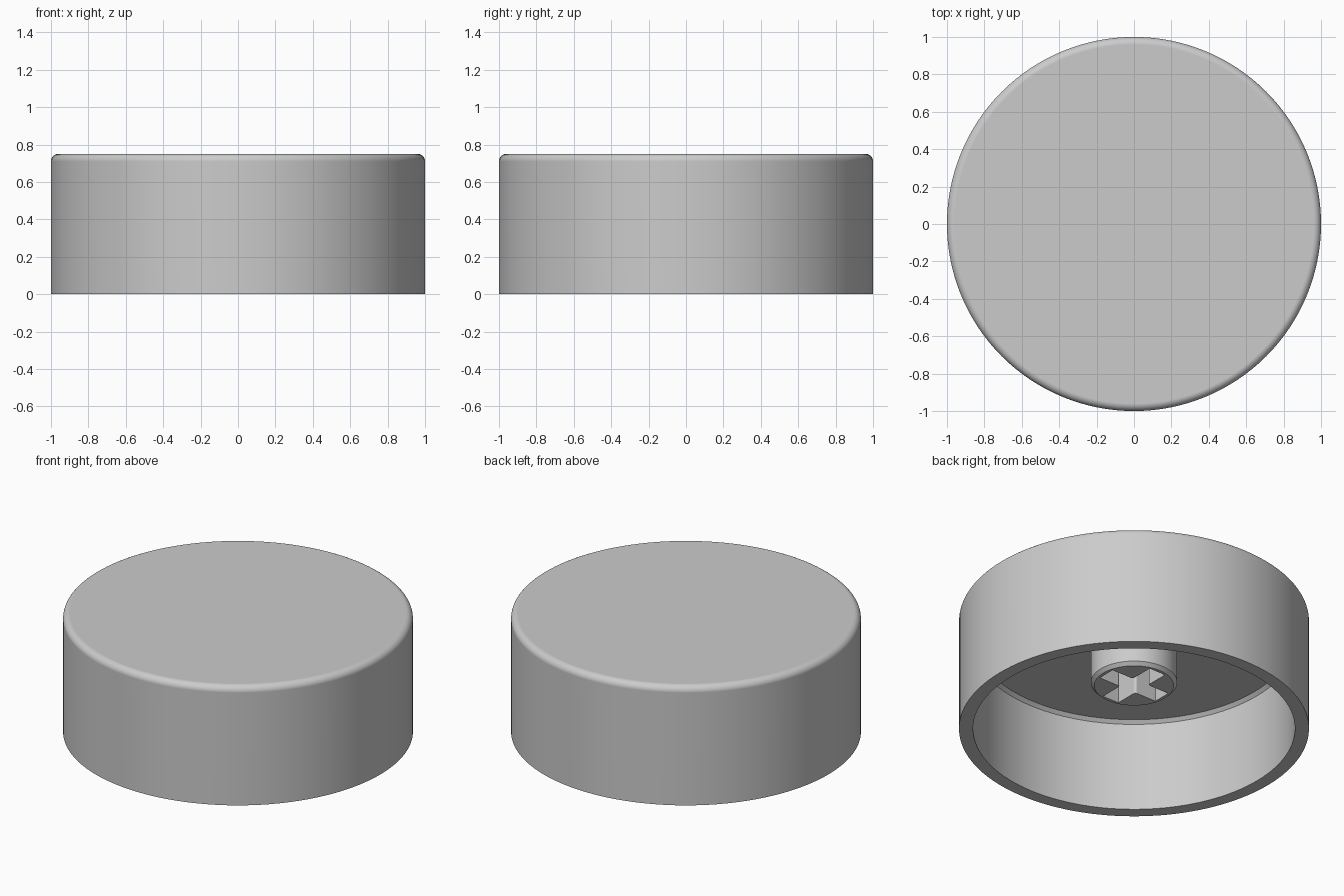
import bpy, bmesh
from math import pi, sin, cos

SEGMENTS = 128
HEIGHT, WALL_R, INNER_R = 0.75, 1.0, 0.92
CEILING, CHAMFER, FILLET = 0.58, 0.02, 0.04
STEM_R, STEM_Z = 0.247, 0.285
ARM, HALF, SOCKET_TOP = 0.207, 0.057, 0.58   # cross socket

if "Cube" in bpy.data.objects:
    bpy.data.objects.remove(bpy.data.objects["Cube"], do_unlink=True)

grey = bpy.data.materials.new("plain grey")
grey.use_nodes = True
colour = (0.6, 0.6, 0.6, 1)
grey.diffuse_color = colour
grey.node_tree.nodes["Principled BSDF"].inputs["Base Color"].default_value = colour


def make_object(name, bm):
    bmesh.ops.recalc_face_normals(bm, faces=bm.faces)
    mesh = bpy.data.meshes.new(name)
    bm.to_mesh(mesh)
    bm.free()
    mesh.materials.append(grey)
    obj = bpy.data.objects.new(name, mesh)
    bpy.context.collection.objects.link(obj)
    return obj


def lathe(name, profile):
    """Revolve (radius, z) points round z; the profile starts and ends on a cap."""
    bm = bmesh.new()
    rings = [[bm.verts.new((r * cos(2 * pi * i / SEGMENTS), r * sin(2 * pi * i / SEGMENTS), z))
              for i in range(SEGMENTS)] for r, z in profile]
    for a, b in zip(rings, rings[1:]):
        for i in range(SEGMENTS):
            j = (i + 1) % SEGMENTS
            bm.faces.new((a[i], a[j], b[j], b[i]))
    bm.faces.new(rings[0])
    bm.faces.new(rings[-1])
    return make_object(name, bm)


def select_only(obj):
    bpy.ops.object.select_all(action="DESELECT")
    obj.select_set(True)
    bpy.context.view_layer.objects.active = obj


def smooth(obj):
    select_only(obj)
    bpy.ops.object.shade_smooth_by_angle(angle=pi / 6)
    weighted = obj.modifiers.new("even normals", "WEIGHTED_NORMAL")
    weighted.keep_sharp = True


# Hollow cap: rounded top edge, straight skirt, chamfered ceiling
steps = 8
rounded = [(WALL_R - FILLET + FILLET * sin(pi / 2 * k / steps),
            HEIGHT - FILLET + FILLET * cos(pi / 2 * k / steps)) for k in range(steps + 1)]
cap = lathe("cap_shell", rounded + [
    (WALL_R, 0), (INNER_R, 0), (INNER_R, CEILING - CHAMFER), (INNER_R - CHAMFER, CEILING)])

# Stem hanging from the ceiling, chamfered at its lower end
stem = lathe("stem", [
    (STEM_R, CEILING + 0.04), (STEM_R, STEM_Z + CHAMFER), (STEM_R - CHAMFER, STEM_Z)])

# Cross-shaped socket cutter, with rounded inner corners
bm = bmesh.new()
outline = []
for q in range(4):
    c, s = cos(q * pi / 2), sin(q * pi / 2)
    for x, y in ((ARM, -HALF), (ARM, HALF), (HALF, HALF)):
        outline.append(bm.verts.new((x * c - y * s, x * s + y * c, STEM_Z - 0.1)))
base = bm.faces.new(outline)
bmesh.ops.bevel(bm, geom=outline[2::3], offset=0.015, segments=4, profile=0.5, affect="VERTICES")
walls = bmesh.ops.extrude_face_region(bm, geom=list(bm.faces))
bmesh.ops.translate(bm, vec=(0, 0, SOCKET_TOP - STEM_Z + 0.1),
                    verts=[v for v in walls["geom"] if isinstance(v, bmesh.types.BMVert)])
cutter = make_object("socket_cutter", bm)
cutter.hide_render = True

# Cut the socket into the stem
cut = stem.modifiers.new("socket", "BOOLEAN")
cut.operation, cut.solver, cut.object = "DIFFERENCE", "EXACT", cutter
select_only(stem)
bpy.ops.object.modifier_apply(modifier=cut.name)
bpy.data.objects.remove(cutter, do_unlink=True)

for part in (cap, stem):
    smooth(part)
